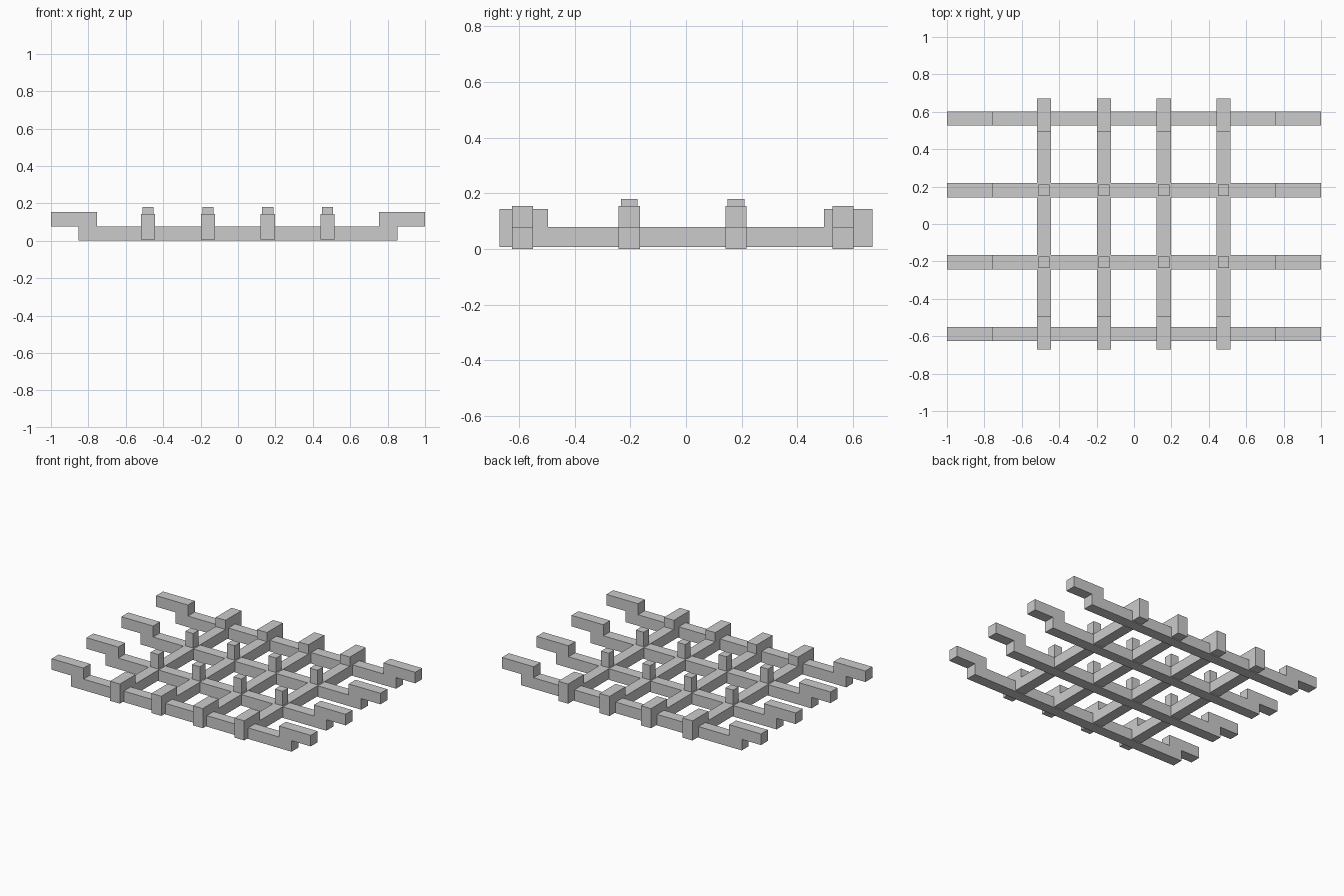
import bpy, bmesh

if "Cube" in bpy.data.objects:
    bpy.data.objects.remove(bpy.data.objects["Cube"])

W = 0.076                                  # bar thickness
XS = [-0.481, -0.161, 0.159, 0.479]        # cross bar positions
YS = [-0.588, -0.204, 0.18, 0.564]         # long bar positions


def extrude_profile(name, pts, offset, place):
    """Extrude a side profile; place(u, z, t) maps profile + thickness to xyz."""
    bm = bmesh.new()
    face = bm.faces.new([bm.verts.new(place(u, z, offset - W / 2)) for u, z in pts])
    ret = bmesh.ops.extrude_face_region(bm, geom=[face])
    for v in ret["geom"]:
        if isinstance(v, bmesh.types.BMVert):
            u_z = face.verts[0].co
            v.co = v.co + W * (place_dir(place))
    bmesh.ops.recalc_face_normals(bm, faces=bm.faces)
    return finish(name, bm)


def place_dir(place):
    from mathutils import Vector
    return Vector(place(0, 0, 1))


def finish(name, bm):
    me = bpy.data.meshes.new(name)
    bm.to_mesh(me)
    bm.free()
    ob = bpy.data.objects.new(name, me)
    bpy.context.collection.objects.link(ob)
    return ob


def box(name, center, size):
    bm = bmesh.new()
    bmesh.ops.create_cube(bm, size=1)
    for v in bm.verts:
        v.co = [c + a * s for c, a, s in zip(center, v.co, size)]
    return finish(name, bm)


# Long bars with raised, overhanging ends
long_profile = [(-0.852, 0), (0.852, 0), (0.852, 0.077), (1, 0.077), (1, 0.154),
                (0.755, 0.154), (0.755, 0.077), (-0.755, 0.077), (-0.755, 0.154),
                (-1, 0.154), (-1, 0.077), (-0.852, 0.077)]
for i, y in enumerate(YS):
    extrude_profile(f"long_bar_{i + 1}", long_profile, y, lambda u, z, t: (u, t, z))

# Cross bars with upturned block ends
cross_profile = [(-0.67, 0.006), (0.67, 0.006), (0.67, 0.143), (0.495, 0.143),
                 (0.495, 0.079), (-0.495, 0.079), (-0.495, 0.143), (-0.67, 0.143)]
for i, x in enumerate(XS):
    extrude_profile(f"cross_bar_{i + 1}", cross_profile, x, lambda u, z, t: (t, u, z))

# Small posts on the inner crossings
for i, x in enumerate(XS):
    for j, y in enumerate(YS[1:3]):
        box(f"post_{i + 1}_{j + 1}", (x, y, 0.125), (0.06, 0.06, 0.11))
